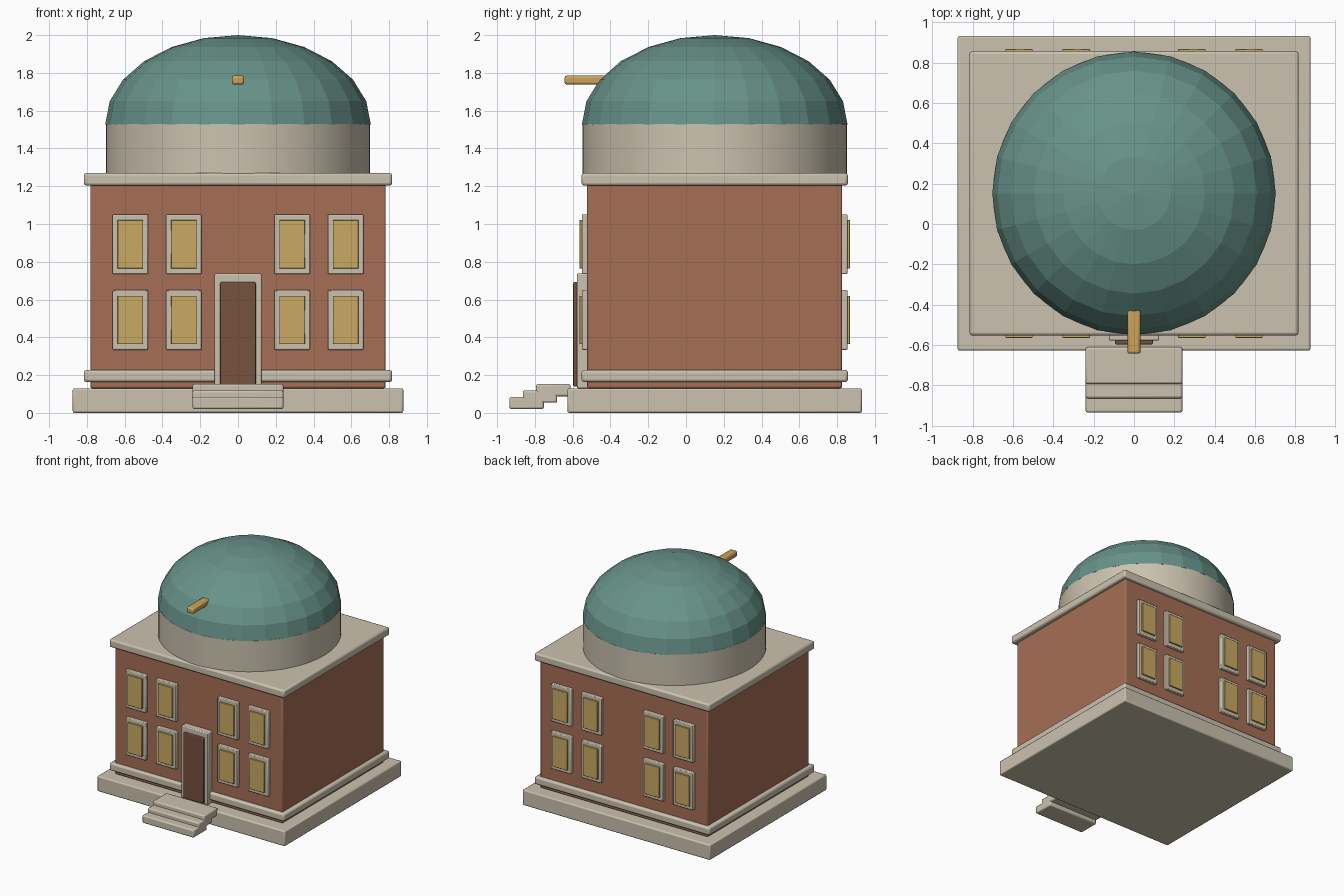
import bpy
import math

old = bpy.data.objects.get("Cube")
if old:
    bpy.data.objects.remove(old, do_unlink=True)


def material(name, r, g, b):
    m = bpy.data.materials.new(name)
    m.use_nodes = True
    m.diffuse_color = (r, g, b, 1)
    bsdf = next(n for n in m.node_tree.nodes if n.type == 'BSDF_PRINCIPLED')
    bsdf.inputs["Base Color"].default_value = (r, g, b, 1)
    return m


stone = material("pale stone", 0.60, 0.54, 0.425)
brick = material("red brick", 0.38, 0.158, 0.092)
copper = material("green copper", 0.137, 0.29, 0.25)
glass = material("amber glass", 0.59, 0.40, 0.125)
brass = material("brass", 0.60, 0.37, 0.10)
wood = material("brown wood", 0.18, 0.085, 0.048)

CENTRE_Y = 0.152
HALF_DEPTH = 0.675


def box(name, x, y, z, mat, bevel=0.01):
    """Softly bevelled box from (min, max) ranges."""
    lo, hi = zip(x, y, z)
    bpy.ops.mesh.primitive_cube_add(
        size=1, location=[(a + b) / 2 for a, b in zip(lo, hi)])
    ob = bpy.context.object
    ob.name = name
    ob.scale = [b - a for a, b in zip(lo, hi)]
    bpy.ops.object.transform_apply(location=False, rotation=False, scale=True)
    ob.data.materials.append(mat)
    if bevel:
        mod = ob.modifiers.new("soft edges", 'BEVEL')
        mod.width = bevel
        mod.segments = 2
    bpy.ops.object.shade_smooth_by_angle(angle=math.radians(35))
    return ob


def slab(name, half_x, half_y, z, mat, bevel=0.01):
    return box(name, (-half_x, half_x),
               (CENTRE_Y - half_y, CENTRE_Y + half_y), z, mat, bevel)


# Plinth, walls and stone bands
slab("plinth", 0.875, 0.78, (0, 0.13), stone)
slab("walls", 0.782, HALF_DEPTH, (0.13, 1.22), brick)
slab("base_band", 0.816, 0.705, (0.163, 0.228), stone, 0.014)
slab("cornice", 0.816, 0.705, (1.203, 1.27), stone, 0.014)

# Windows on the front and back walls
for wall, side in (("front", -1), ("back", 1)):
    face = CENTRE_Y + side * HALF_DEPTH
    for floor, z in (("lower", 0.492), ("upper", 0.893)):
        for i, x in enumerate((-0.57, -0.287, 0.287, 0.57)):
            tag = f"{wall}_{floor}_{i + 1}"
            for part, w, h, out, mat, bev in (
                    ("window_frame", 0.094, 0.158, 0.028, stone, 0.006),
                    ("window_pane", 0.068, 0.128, 0.041, glass, 0.003)):
                y = sorted((face - side * 0.02, face + side * out))
                box(f"{part}_{tag}", (x - w, x + w), y, (z - h, z + h), mat, bev)

# Entrance
box("door_frame", (-0.125, 0.125), (-0.578, -0.5), (0.13, 0.737), stone, 0.007)
box("door", (-0.094, 0.094), (-0.597, -0.5), (0.14, 0.692), wood, 0.006)
for i in range(3):
    y, z = -0.935 + 0.071 * i, 0.02 + 0.034 * i
    box(f"step_{i + 1}", (-0.24, 0.24), (y, y + 0.182), (z, z + 0.065), stone)

# Round drum
bpy.ops.mesh.primitive_cylinder_add(
    vertices=64, radius=0.7, depth=0.27, location=(0, CENTRE_Y, 1.395))
drum = bpy.context.object
drum.name = "drum"
drum.data.materials.append(stone)
bpy.ops.object.shade_smooth_by_angle(angle=math.radians(35))

# Faceted dome: a quarter-ellipse profile on rings, closed with a cap
SEG, RINGS = 24, 6
verts, faces = [], []
for r in range(RINGS):
    a = math.pi / 2 * r / RINGS
    for s in range(SEG):
        t = math.tau * s / SEG
        verts.append((0.703 * math.cos(a) * math.cos(t),
                      0.703 * math.cos(a) * math.sin(t), 0.472 * math.sin(a)))
verts.append((0, 0, 0.472))
for s in range(SEG):
    n = (s + 1) % SEG
    for r in range(RINGS - 1):
        faces.append((r * SEG + s, r * SEG + n,
                      (r + 1) * SEG + n, (r + 1) * SEG + s))
    last = (RINGS - 1) * SEG
    faces.append((last + s, last + n, len(verts) - 1))
faces.append(tuple(reversed(range(SEG))))
mesh = bpy.data.meshes.new("dome")
mesh.from_pydata(verts, [], faces)
mesh.materials.append(copper)
dome = bpy.data.objects.new("dome", mesh)
dome.location = (0, CENTRE_Y, 1.528)
bpy.context.collection.objects.link(dome)

# Telescope tube poking out of the dome
box("telescope", (-0.033, 0.033), (-0.643, -0.35), (1.738, 1.786), brass, 0.012)
